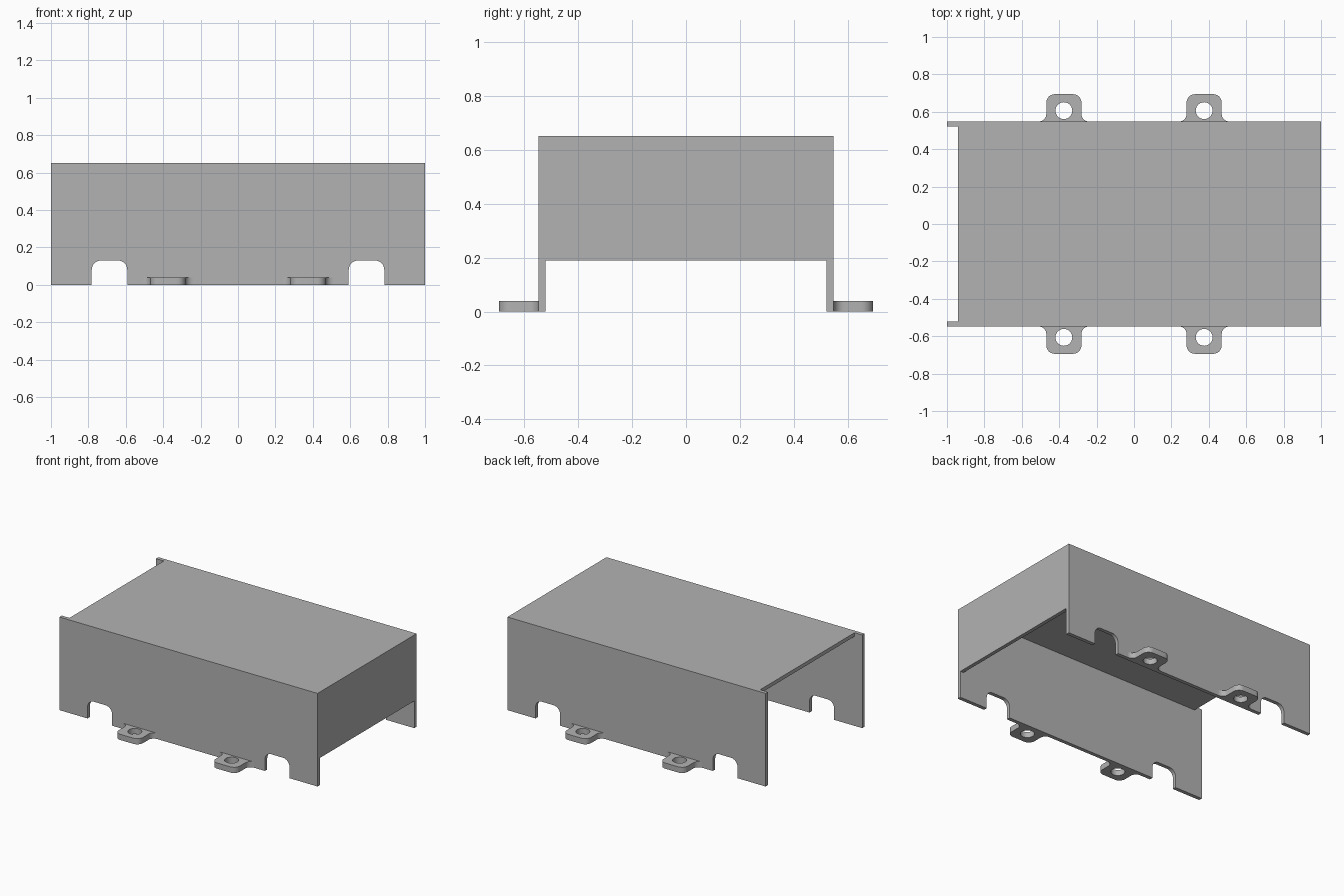
import bpy
import bmesh
from math import radians, cos, sin, pi
from mathutils import Matrix, Vector

if "Cube" in bpy.data.objects:
    bpy.data.objects.remove(bpy.data.objects["Cube"], do_unlink=True)

HALF_LEN, HALF_WID, HEIGHT, WALL = 1.0, 0.548, 0.652, 0.026
INNER = HALF_WID - WALL

grey = bpy.data.materials.new("light grey")
grey.use_nodes = True
colour = (0.45, 0.45, 0.45, 1)
grey.diffuse_color = colour
grey.node_tree.nodes["Principled BSDF"].inputs["Base Color"].default_value = colour


def arc(cx, cy, r, start, end, steps=8):
    angles = [radians(start + (end - start) * i / steps) for i in range(steps + 1)]
    return [(cx + r * cos(a), cy + r * sin(a)) for a in angles]


def prism(name, loops, depth, matrix):
    """Fill an outline (with optional hole loops) and extrude it along local z."""
    bm = bmesh.new()
    edges = []
    for loop in loops:
        verts = [bm.verts.new((x, y, 0)) for x, y in loop]
        edges += [bm.edges.new((v, verts[i - 1])) for i, v in enumerate(verts)]
    bmesh.ops.triangle_fill(bm, edges=edges, use_beauty=True)
    out = bmesh.ops.extrude_face_region(bm, geom=bm.faces[:], use_keep_orig=True)
    moved = [g for g in out["geom"] if isinstance(g, bmesh.types.BMVert)]
    bmesh.ops.translate(bm, verts=moved, vec=Vector((0, 0, depth)))
    bmesh.ops.recalc_face_normals(bm, faces=bm.faces[:])
    mesh = bpy.data.meshes.new(name)
    bm.to_mesh(mesh)
    bm.free()
    mesh.materials.append(grey)
    obj = bpy.data.objects.new(name, mesh)
    obj.matrix_world = matrix
    bpy.context.collection.objects.link(obj)
    return obj


def rect(x0, x1, y0, y1):
    return [(x0, y0), (x1, y0), (x1, y1), (x0, y1)]


def notch(a, b, h=0.13, r=0.05):
    return [(a, 0)] + arc(a + r, h - r, r, 180, 90) + arc(b - r, h - r, r, 90, 0) + [(b, 0)]


# Long side walls with a round-topped notch near each end
wall = ([(-HALF_LEN, 0)] + notch(-0.782, -0.592) + notch(0.592, 0.782)
        + [(HALF_LEN, 0), (HALF_LEN, HEIGHT), (-HALF_LEN, HEIGHT)])
upright = Matrix.Rotation(pi / 2, 4, 'X')
parts = [prism("front_wall", [wall], WALL, Matrix.Translation((0, -INNER, 0)) @ upright),
         prism("back_wall", [wall], WALL, Matrix.Translation((0, HALF_WID, 0)) @ upright)]

# Top panel, stopping short of the open end
parts.append(prism("top_panel", [rect(-0.94, HALF_LEN, -INNER, INNER)], WALL,
                   Matrix.Translation((0, 0, HEIGHT - WALL))))

# Short end panel, raised off the ground
parts.append(prism("end_panel", [rect(HALF_LEN - WALL, HALF_LEN, -INNER, INNER)],
                   HEIGHT - WALL - 0.19, Matrix.Translation((0, 0, 0.19))))

# Mounting tabs with filleted roots, rounded corners and a screw hole
w, d, f, c = 0.094, 0.146, 0.04, 0.045
tab = (arc(-w - f, f, f, -90, 0) + arc(-w + c, d - c, c, 180, 90)
       + arc(w - c, d - c, c, 90, 0) + arc(w + f, f, f, 180, 270))
hole = arc(0, 0.058, 0.045, 0, 360, 32)[:-1]
for side, turn, y in (("front", pi, -HALF_WID), ("back", 0, HALF_WID)):
    for end, x in (("right", -0.375), ("left", 0.375)):
        place = Matrix.Translation((x, y, 0)) @ Matrix.Rotation(turn, 4, 'Z')
        parts.append(prism(f"{side}_{end}_tab", [tab, hole], 0.04, place))

# Smooth the rounded edges, keep the corners sharp
bpy.ops.object.select_all(action='DESELECT')
for obj in parts:
    obj.select_set(True)
bpy.context.view_layer.objects.active = parts[0]
bpy.ops.object.shade_smooth_by_angle(angle=radians(30))
